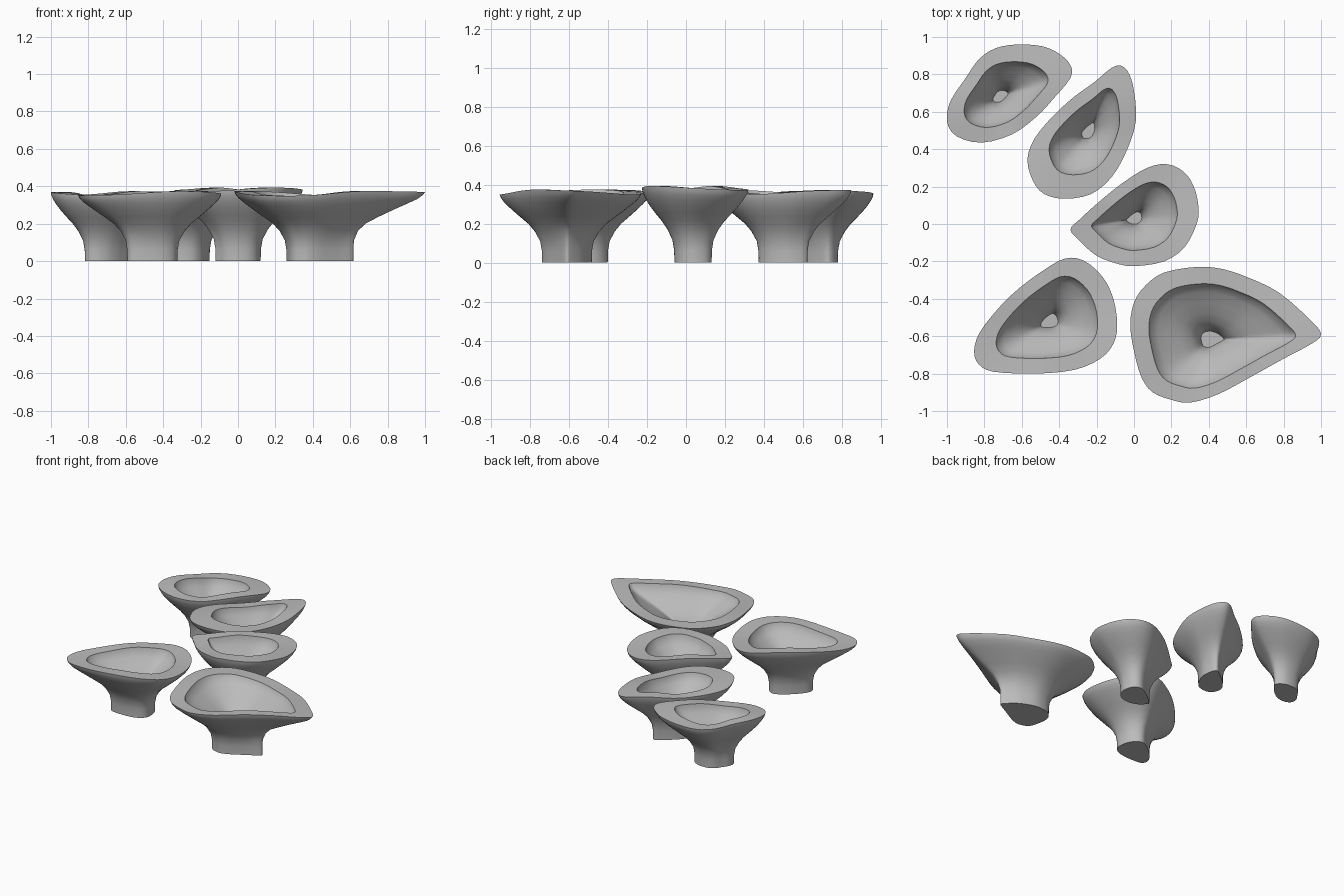
import bpy
import bmesh
import math
from mathutils import Vector

cube = bpy.data.objects.get("Cube")
if cube:
    bpy.data.objects.remove(cube, do_unlink=True)

# Single plain grey for every planter
grey = bpy.data.materials.new("stone_grey")
grey.use_nodes = True
tone = (0.5, 0.5, 0.5, 1.0)
grey.diffuse_color = tone
grey.node_tree.nodes["Principled BSDF"].inputs["Base Color"].default_value = tone

RIM_HEIGHT = 0.36
FLOOR_SCALE = 0.12
# Flared outer wall: (scale on short sides, scale towards the tip, height)
OUTER = [(.35, .35, 0), (.355, .35, .06), (.39, .355, .11), (.49, .39, .16),
         (.6, .46, .2), (.72, .58, .235), (.83, .71, .27), (.91, .83, .3),
         (.96, .93, .325), (.99, .98, .345), (1, 1, .36)]
# Hollow: (fraction from floor outline to inner rim, height), from the rim down
INNER = [(1, .36), (.96, .335), (.82, .305), (.6, .27), (.38, .235),
         (.2, .2), (.08, .16), (.02, .12), (0, .1)]


def smooth_outline(points, steps=3):
    """Run a closed spline through the outline points."""
    pts = [Vector(p) for p in points]
    result = []
    for k in range(len(pts)):
        a, b, c, d = (pts[(k + n) % len(pts)] for n in (-1, 0, 1, 2))
        for i in range(steps):
            t = i / steps
            result.append(0.5 * (2 * b + (c - a) * t
                                 + (2 * a - 5 * b + 4 * c - d) * t ** 2
                                 + (3 * b - a - 3 * c + d) * t ** 3))
    return result


def make_planter(name, centre, rim_scale, top, swell, peak, points):
    """Loft a flared, hollow planter; its rim swells at the peak angle."""
    centre = Vector(centre)
    outline = [p - centre for p in smooth_outline(points)]
    hollow = [FLOOR_SCALE + (rim_scale - FLOOR_SCALE) * s for s, z in INNER]
    levels = OUTER + [(s, s, z) for s, (f, z) in zip(hollow, INNER)]
    bm = bmesh.new()
    rings = []
    for short, long, z in levels:
        ring = []
        for p in outline:
            # Far-reaching sides flare later than near ones
            reach = min(max((p.length - .25) / .35, 0), 1)
            scale = short + (long - short) * reach
            # Gentle wave that fades out towards the foot
            wave = swell * math.cos(2 * (math.atan2(p.y, p.x) - math.radians(peak)))
            share = z / RIM_HEIGHT
            height = top * share + wave * share ** 3
            ring.append(bm.verts.new((*(centre + p * scale), height)))
        rings.append(ring)
    count = len(outline)
    for low, high in zip(rings, rings[1:]):
        for i in range(count):
            j = (i + 1) % count
            bm.faces.new((low[i], low[j], high[j], high[i]))
    # Close the foot and the floor of the hollow
    bm.faces.new(rings[0])
    bm.faces.new(rings[-1])
    bmesh.ops.recalc_face_normals(bm, faces=bm.faces)
    mesh = bpy.data.meshes.new(name)
    bm.to_mesh(mesh)
    bm.free()
    mesh.materials.append(grey)
    planter = bpy.data.objects.new(name, mesh)
    bpy.context.collection.objects.link(planter)
    bpy.ops.object.select_all(action="DESELECT")
    planter.select_set(True)
    bpy.context.view_layer.objects.active = planter
    bpy.ops.object.shade_smooth_by_angle(angle=math.radians(35))


# Each outline starts at the tip and runs anticlockwise
make_planter("front_left_planter", (.41, -.62), .77, .362, .013, -25, [
    (1, -.59), (.95, -.52), (.78, -.37), (.62, -.29), (.47, -.24), (.33, -.23),
    (.16, -.26), (.06, -.33), (0, -.42), (-.02, -.54), (0, -.68), (.04, -.82),
    (.1, -.9), (.2, -.94), (.3, -.955), (.45, -.91), (.62, -.82), (.8, -.72),
    (.95, -.64)])

make_planter("front_right_planter", (-.45, -.52), .71, .363, .011, -60, [
    (-.855, -.68), (-.83, -.75), (-.75, -.79), (-.53, -.8), (-.32, -.78),
    (-.18, -.72), (-.11, -.64), (-.09, -.54), (-.11, -.4), (-.17, -.28),
    (-.27, -.195), (-.37, -.185), (-.48, -.245), (-.61, -.34), (-.72, -.445),
    (-.825, -.58)])

make_planter("middle_planter", (0, .03), .67, .383, .01, 135, [
    (-.34, -.03), (-.29, -.09), (-.2, -.17), (-.08, -.215), (.01, -.225),
    (.16, -.2), (.27, -.125), (.335, 0), (.345, .09), (.32, .2), (.265, .28),
    (.175, .32), (.07, .3), (-.06, .22), (-.185, .12), (-.29, .025)])

make_planter("back_middle_planter", (-.24, .5), .65, .362, .01, 55, [
    (-.065, .845), (-.12, .835), (-.21, .76), (-.32, .68), (-.425, .585),
    (-.53, .46), (-.57, .345), (-.54, .23), (-.48, .16), (-.37, .135),
    (-.23, .16), (-.12, .25), (-.04, .39), (.01, .55), (0, .71), (-.025, .8)])

make_planter("back_right_planter", (-.72, .68), .67, .357, .012, 190, [
    (-.34, .85), (-.4, .91), (-.49, .95), (-.62, .96), (-.74, .94),
    (-.83, .88), (-.9, .78), (-.98, .66), (-1, .55), (-.95, .47),
    (-.815, .435), (-.65, .48), (-.52, .575), (-.435, .665), (-.34, .78)])
